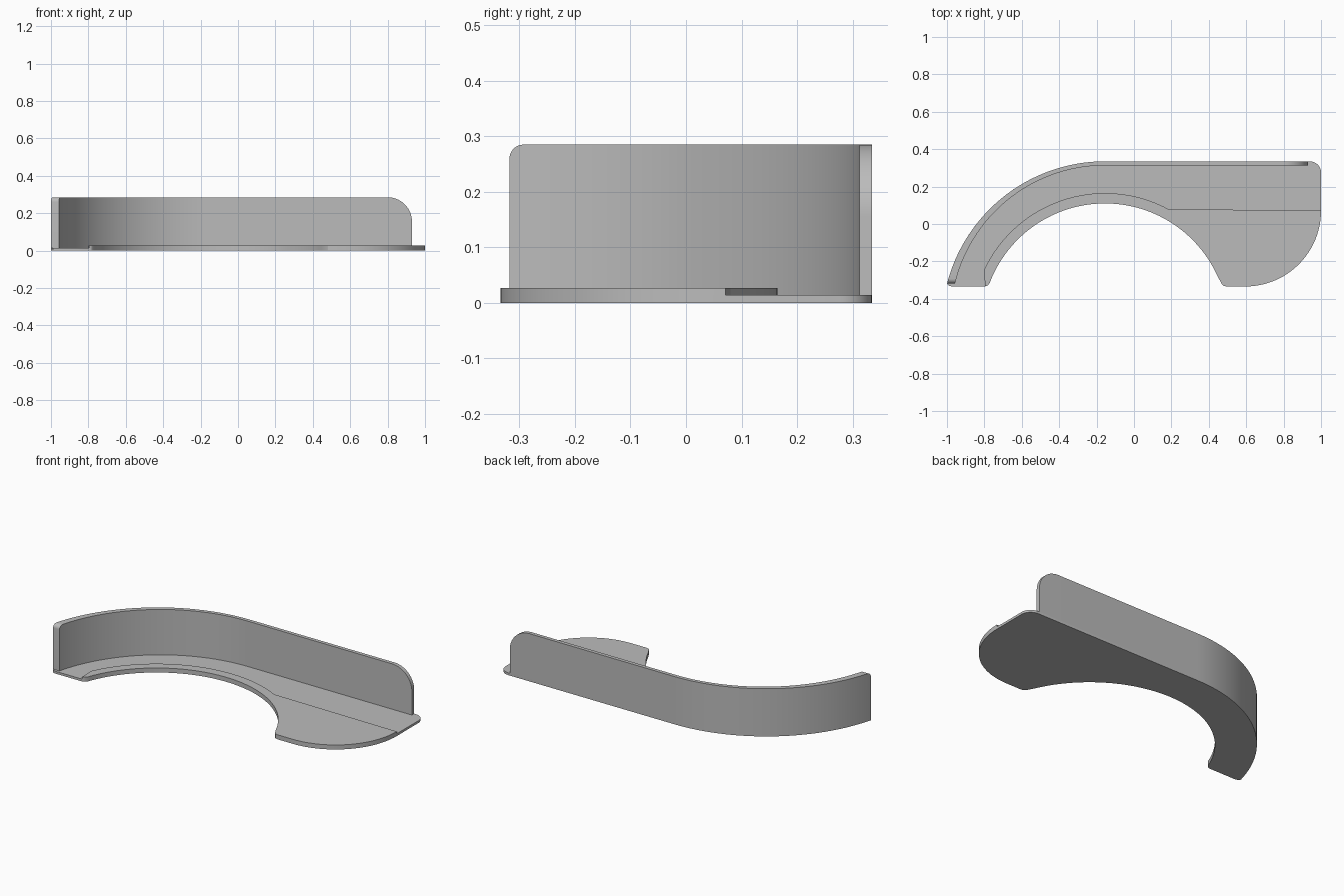
import bpy
import bmesh
from math import sin, cos, pi, asin, sqrt, radians

cube = bpy.data.objects.get("Cube")
if cube:
    bpy.data.objects.remove(cube, do_unlink=True)

grey = bpy.data.materials.new("plain grey")
grey.use_nodes = True
COLOUR = (0.5, 0.5, 0.5, 1)
grey.diffuse_color = COLOUR
grey.node_tree.nodes["Principled BSDF"].inputs["Base Color"].default_value = COLOUR

CX = -0.155                # shared centre line of the curved section
OUTER = (-0.5375, 0.8725)  # (centre y, radius)
WALL_INNER = (-0.512, 0.825)
INNER = (-0.55, 0.66)
STEP = (-0.55, 0.715)
FLOOR, RAISED, TOP = 0.014, 0.027, 0.285
FRONT, BACK, WALL_END = -0.334, 0.335, -0.318


def arc(cx, cy, r, start, end, n):
    angles = [radians(start + (end - start) * i / n) for i in range(n + 1)]
    return [(cx + r * cos(a), cy + r * sin(a)) for a in angles]


def left_x(circle, y):
    return CX - sqrt(circle[1] ** 2 - (y - circle[0]) ** 2)


def angle_at(circle, y):
    return asin((y - circle[0]) / circle[1]) * 180 / pi


def finish(name, bm):
    bmesh.ops.recalc_face_normals(bm, faces=bm.faces)
    mesh = bpy.data.meshes.new(name)
    bm.to_mesh(mesh)
    bm.free()
    mesh.materials.append(grey)
    obj = bpy.data.objects.new(name, mesh)
    bpy.context.collection.objects.link(obj)
    bpy.ops.object.select_all(action="DESELECT")
    obj.select_set(True)
    bpy.context.view_layer.objects.active = obj
    bpy.ops.object.shade_smooth_by_angle(angle=radians(25))


def prism(name, outline, z0, z1):
    bm = bmesh.new()
    face = bm.faces.new([bm.verts.new((x, y, z0)) for x, y in outline])
    new = bmesh.ops.extrude_face_region(bm, geom=[face], use_keep_orig=True)["geom"]
    for v in new:
        if isinstance(v, bmesh.types.BMVert):
            v.co.z = z1
    finish(name, bm)


# Front edge shared by both layers, from the right lobe round to the left foot
a = angle_at(INNER, -0.28)
front_edge = arc(0.595, 0.071, 0.405, 0, -90, 24)
front_edge += [(0.495, FRONT), (0.48, -0.331), (0.47, -0.322)]
front_edge += arc(CX, *INNER, a, 180 - a, 56)
front_edge += [(-0.766, -0.302), (-0.772, -0.317), (-0.783, -0.329), (-0.797, FRONT)]

# Thin floor plate
floor = front_edge + [(-0.975, FRONT), (-0.99, -0.33)]
floor += arc(CX, *OUTER, 180 - angle_at(OUTER, WALL_END), 90, 40)
floor += arc(0.94, BACK - 0.06, 0.06, 90, 0, 8)
prism("floor_plate", floor, 0, FLOOR)

# Raised front layer, stepping up from the floor
b = angle_at(STEP, -0.241)
raised = front_edge + arc(CX, *STEP, 180 - b, angle_at(STEP, 0.08), 44)
prism("raised_front_plate", raised, FLOOR, RAISED)

# Upright back wall: stations of (outer point, inner point, height)
stations = []
for i in range(9):
    t = pi / 2 * i / 8
    y = WALL_END + 0.025 * (1 - cos(t))
    stations.append(((left_x(OUTER, y), y), (left_x(WALL_INNER, y), y),
                     TOP - 0.025 * (1 - sin(t))))
y = WALL_END + 0.025
outer = arc(CX, *OUTER, 180 - angle_at(OUTER, y), 90, 40)
inner = arc(CX, *WALL_INNER, 180 - angle_at(WALL_INNER, y), 90, 40)
stations += [(o, p, TOP) for o, p in zip(outer[1:], inner[1:])]
for i in range(15):
    t = pi / 2 * i / 14
    x = 0.8 + 0.13 * sin(t)
    stations.append(((x, BACK), (x, 0.313), TOP - 0.13 * (1 - cos(t))))

bm = bmesh.new()
rings = []
for o, p, h in stations:
    rings.append([bm.verts.new(c) for c in
                  ((*o, FLOOR), (*o, h), (*p, h), (*p, FLOOR))])
for r, s in zip(rings, rings[1:]):
    for k in range(4):
        m = (k + 1) % 4
        bm.faces.new((r[k], r[m], s[m], s[k]))
bm.faces.new(rings[0])
bm.faces.new(rings[-1])
finish("back_wall", bm)
